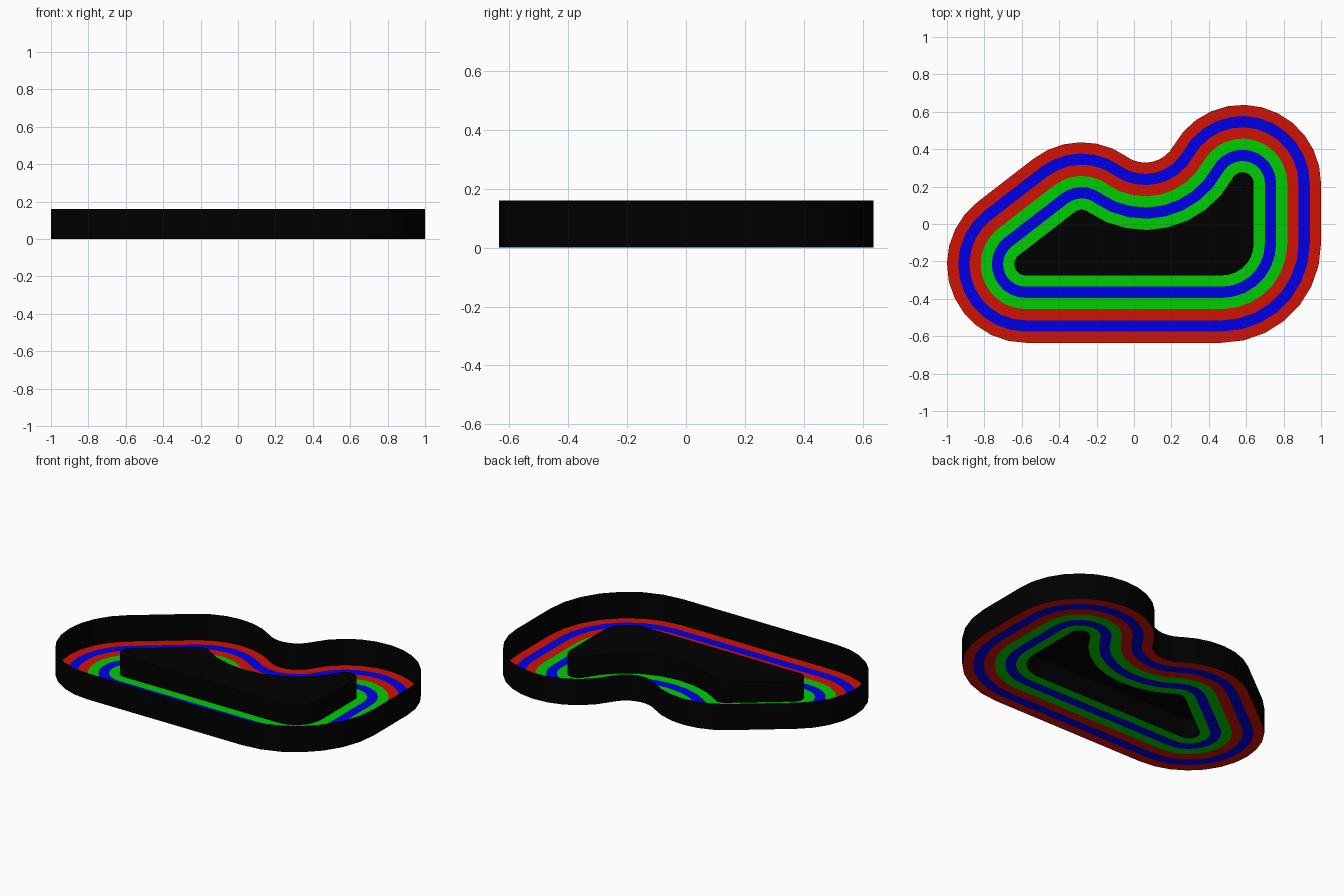
import bpy
from math import atan2, cos, sin, pi, hypot, ceil, radians

if "Cube" in bpy.data.objects:
    bpy.data.objects.remove(bpy.data.objects["Cube"])

HEIGHT = 0.161
ISLAND_HEIGHT = 0.125
LANE = 0.06          # width of one coloured stripe
LANES = 6

# Centres of the rounded corners of the track
left, low_right = (-0.58, -0.215), (0.47, -0.105)
high_right, bump, dip = (0.58, 0.217), (-0.28, 0.017), (0.06, 0.50)


def angle(a, b):
    return atan2(b[1] - a[1], b[0] - a[0])


slope = angle(left, bump) + pi / 2
# Arcs: centre, island radius, start, end, sign (+1 convex, -1 concave)
arcs = [
    (left, 0.06, slope, 1.5 * pi, 1),
    (low_right, 0.17, -0.5 * pi, 0, 1),
    (high_right, 0.06, 0, angle(high_right, dip), 1),
    (dip, hypot(0.52, 0.283) - 0.06, angle(dip, high_right), angle(dip, bump), -1),
    (bump, 0.06, angle(bump, dip), slope, 1),
]


def ring(offset, z):
    """Track outline pushed outwards from the island edge."""
    pts = []
    for c, r, a0, a1, sign in arcs:
        n = ceil(abs(a1 - a0) / radians(13))
        rad = r + sign * offset
        for i in range(n + 1):
            a = a0 + (a1 - a0) * i / n
            pts.append((c[0] + rad * cos(a), c[1] + rad * sin(a), z))
    return pts


def material(name, rgb):
    m = bpy.data.materials.new(name)
    m.diffuse_color = (*rgb, 1)
    m.use_nodes = True
    m.node_tree.nodes["Principled BSDF"].inputs["Base Color"].default_value = m.diffuse_color
    return m


black = material("black", (0.0, 0.0, 0.0))
red = material("red", (0.64, 0.006, 0.001))
green = material("green", (0.0, 0.61, 0.0))
blue = material("blue", (0.0, 0.0, 0.8))


def band(name, a, b, mat, cap=False):
    """Strip of quads between two rings, optionally capped on ring b."""
    n = len(a)
    faces = [(i, (i + 1) % n, n + (i + 1) % n, n + i) for i in range(n)]
    if cap:
        faces.append(tuple(range(n, 2 * n)))
    me = bpy.data.meshes.new(name)
    me.from_pydata(a + b, [], faces)
    me.materials.append(mat)
    ob = bpy.data.objects.new(name, me)
    bpy.context.collection.objects.link(ob)


# Floor stripes, from the island outwards
for i, mat in enumerate((green, blue, green, red, blue, red)):
    band(f"floor_stripe_{i + 1}", ring((i + 1) * LANE, 0), ring(i * LANE, 0), mat)

# Thin outer wall
outer = LANE * LANES
band("outer_wall", ring(outer, 0), ring(outer, HEIGHT), black)

# Island: wall with a flat top, open underneath
band("island", ring(0, 0), ring(0, ISLAND_HEIGHT), black, cap=True)
